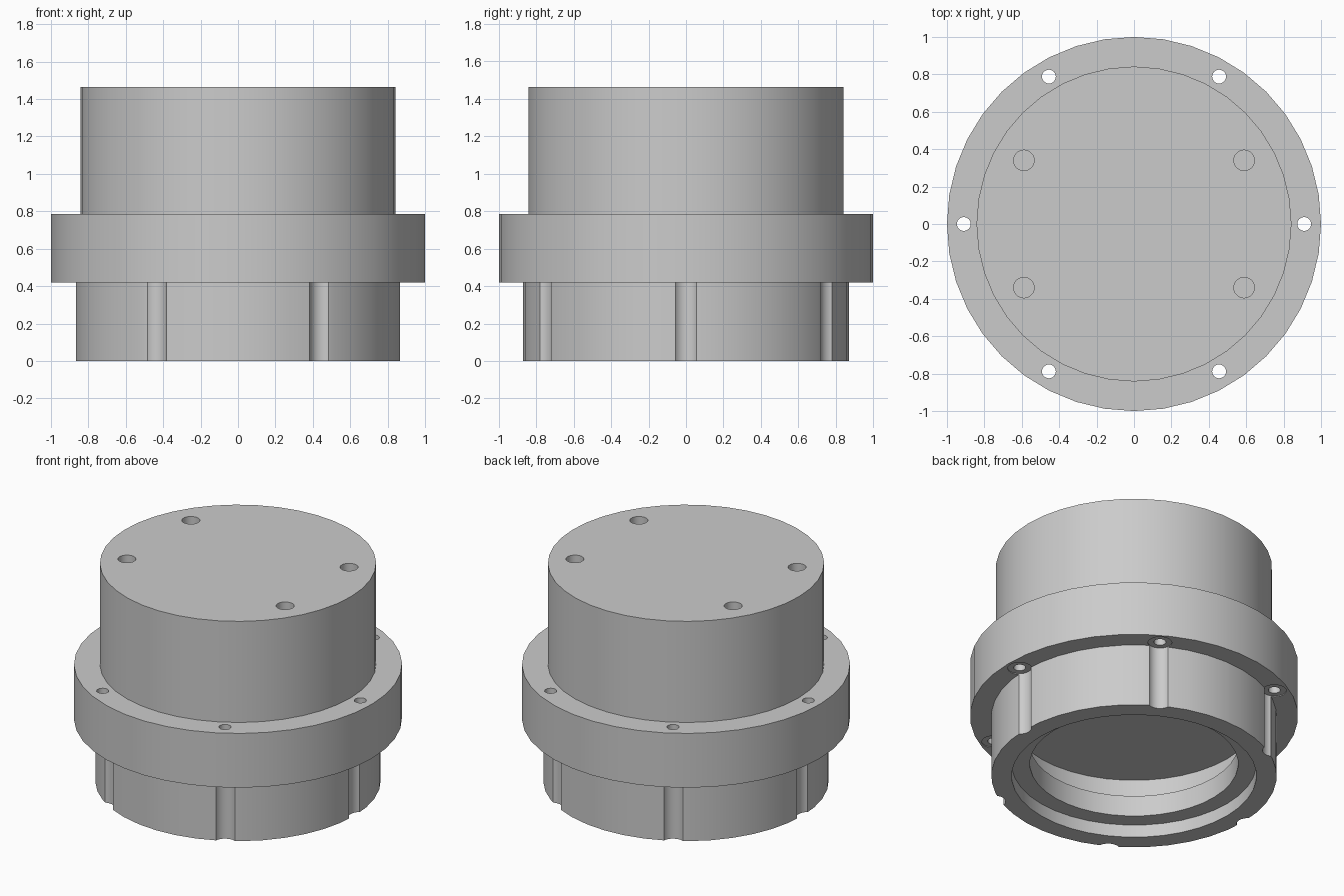
import bpy
import bmesh
from math import cos, sin, pi, radians

cube = bpy.data.objects.get("Cube")
if cube:
    bpy.data.objects.remove(cube, do_unlink=True)

SEGMENTS = 40

grey = bpy.data.materials.new("plain grey")
grey.use_nodes = True
colour = (0.6, 0.6, 0.6, 1)
grey.diffuse_color = colour
grey.node_tree.nodes["Principled BSDF"].inputs["Base Color"].default_value = colour


def make_object(name, bm):
    bmesh.ops.recalc_face_normals(bm, faces=bm.faces)
    mesh = bpy.data.meshes.new(name)
    bm.to_mesh(mesh)
    bm.free()
    mesh.materials.append(grey)
    obj = bpy.data.objects.new(name, mesh)
    bpy.context.collection.objects.link(obj)
    return obj


def lathe(name, profile):
    """Turn a (radius, height) profile into a closed solid with flat ends."""
    bm = bmesh.new()
    rings = []
    for r, z in profile:
        rings.append([bm.verts.new((r * cos(2 * pi * i / SEGMENTS),
                                    r * sin(2 * pi * i / SEGMENTS), z))
                      for i in range(SEGMENTS)])
    for a, b in zip(rings, rings[1:]):
        for i in range(SEGMENTS):
            j = (i + 1) % SEGMENTS
            bm.faces.new((a[i], a[j], b[j], b[i]))
    bm.faces.new(rings[0])
    bm.faces.new(rings[-1])
    return make_object(name, bm)


def drill(target, name, angles, distance, radius, bottom, top):
    """Cut a ring of upright round holes out of the target."""
    bm = bmesh.new()
    for angle in angles:
        made = bmesh.ops.create_cone(bm, cap_ends=True, segments=24, radius1=radius,
                                     radius2=radius, depth=top - bottom)
        a = radians(angle)
        bmesh.ops.translate(bm, verts=made["verts"],
                            vec=(distance * cos(a), distance * sin(a), (top + bottom) / 2))
    cutter = make_object(name, bm)
    cutter.hide_render = True
    mod = target.modifiers.new(name, 'BOOLEAN')
    mod.operation = 'DIFFERENCE'
    mod.solver = 'EXACT'
    mod.object = cutter
    bpy.context.view_layer.objects.active = target
    bpy.ops.object.modifier_apply(modifier=name)
    bpy.data.objects.remove(cutter, do_unlink=True)


# Turned body: stepped bore with an inner groove, skirt, flange and upper drum
housing = lathe("flanged_housing", [
    (0.746, 0.40), (0.746, 0.225), (0.635, 0.225), (0.635, 0.085),
    (0.746, 0.085), (0.746, 0), (0.87, 0), (0.87, 0.42),
    (1, 0.42), (1, 0.785), (0.842, 0.785), (0.842, 1.465)])

# Bolt channels in the skirt, through holes in the flange, blind holes in the top
sixths = range(0, 360, 60)
drill(housing, "bolt_channels", sixths, 0.91, 0.073, -0.1, 0.425)
drill(housing, "flange_holes", sixths, 0.91, 0.037, 0.2, 0.9)
drill(housing, "top_holes", (30, 150, 210, 330), 0.68, 0.055, 1.2, 1.6)

# Smooth round walls with crisp edges
bpy.ops.object.select_all(action='DESELECT')
housing.select_set(True)
bpy.context.view_layer.objects.active = housing
bpy.ops.object.shade_smooth_by_angle(angle=radians(30))
